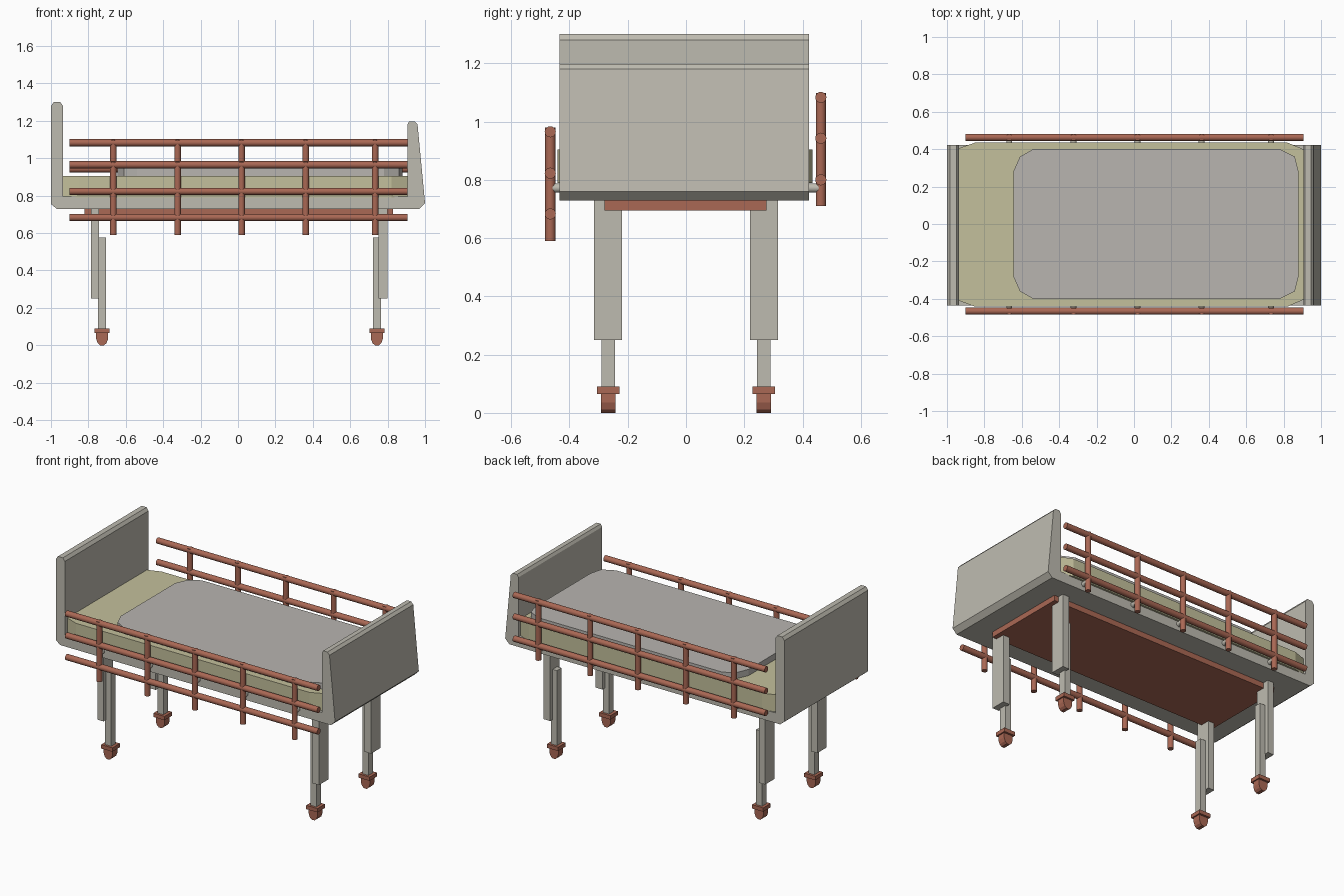
import bpy, bmesh, math
from mathutils import Vector

if "Cube" in bpy.data.objects:
    bpy.data.objects.remove(bpy.data.objects["Cube"])


def mat(name, rgb):
    m = bpy.data.materials.new(name)
    m.diffuse_color = (*rgb, 1)
    m.use_nodes = True
    m.node_tree.nodes["Principled BSDF"].inputs["Base Color"].default_value = m.diffuse_color
    return m


GREY = mat("warm grey", (0.515, 0.497, 0.434))
BLANKET = mat("blanket grey", (0.479, 0.462, 0.434))
OLIVE = mat("pale olive", (0.552, 0.527, 0.332))
RED = mat("brick red", (0.402, 0.138, 0.089))


def finish(bm, name, m):
    bmesh.ops.recalc_face_normals(bm, faces=bm.faces)
    me = bpy.data.meshes.new(name)
    bm.to_mesh(me)
    bm.free()
    me.materials.append(m)
    o = bpy.data.objects.new(name, me)
    bpy.context.collection.objects.link(o)
    return o


def prism(name, pts, axis, a, b, m):
    """Extrude an outline along y (points are x,z) or z (points are x,y)."""
    bm = bmesh.new()
    if axis == 'y':
        start, d = [(p, a, q) for p, q in pts], (0, b - a, 0)
    else:
        start, d = [(p, q, a) for p, q in pts], (0, 0, b - a)
    f = bm.faces.new([bm.verts.new(c) for c in start])
    r = bmesh.ops.extrude_face_region(bm, geom=[f])
    bmesh.ops.translate(bm, vec=d, verts=[g for g in r['geom'] if isinstance(g, bmesh.types.BMVert)])
    # the source face stays as the closing cap
    return finish(bm, name, m)


def box(name, x0, x1, y0, y1, z0, z1, m):
    return prism(name, [(x0, y0), (x1, y0), (x1, y1), (x0, y1)], 'z', z0, z1, m)


def rod(name, p, q, r, m):
    p, q = Vector(p), Vector(q)
    d = q - p
    bm = bmesh.new()
    bmesh.ops.create_cone(bm, cap_ends=True, segments=16, radius1=r, radius2=r, depth=d.length)
    o = finish(bm, name, m)
    o.data.transform(d.to_track_quat('Z', 'Y').to_matrix().to_4x4())
    o.location = (p + q) / 2
    for f in o.data.polygons:
        f.use_smooth = len(f.vertices) == 4
    return o


# Frame: headboard, deck and footboard in one profile
prism("bed_frame", [(-1, 0.755), (-1, 1.28), (-0.985, 1.30), (-0.95, 1.30), (-0.936, 1.28),
                    (-0.936, 0.795), (0.905, 0.795), (0.905, 1.18), (0.915, 1.197),
                    (0.945, 1.197), (0.96, 1.18), (1, 0.76), (0.97, 0.73), (-0.97, 0.73)],
      'y', -0.435, 0.422, GREY)

# Mattress with clipped corners
prism("mattress", [(-0.936, -0.41), (-0.85, -0.442), (0.82, -0.442), (0.905, -0.405),
                   (0.905, 0.40), (0.82, 0.435), (-0.85, 0.435), (-0.936, 0.405)],
      'z', 0.79, 0.905, OLIVE)

# Blanket with two-step rounded corners
half = [(-0.645, 0.28), (-0.61, 0.36), (-0.54, 0.40), (0.78, 0.40), (0.86, 0.36), (0.88, 0.28)]
prism("blanket", half + [(x, -y) for x, y in reversed(half)], 'z', 0.90, 0.945, BLANKET)

# Under-plate
box("under_plate", -0.82, 0.83, -0.28, 0.276, 0.695, 0.735, RED)

# Legs with casters
for end, outer, inner in (("head", (-0.787, -0.743), (-0.748, -0.705)),
                          ("foot", (0.752, 0.80), (0.721, 0.764))):
    for side, s in (("front", -1), ("back", 1)):
        y = 0.267 * s
        n = f"{end}_{side}_"
        cx = sum(inner) / 2
        box(n + "upper_leg", *outer, y - 0.048, y + 0.048, 0.25, 0.735, GREY)
        box(n + "lower_leg", *inner, y - 0.023, y + 0.023, 0.085, 0.575, GREY)
        box(n + "caster_plate", cx - 0.04, cx + 0.04, y - 0.038, y + 0.038, 0.065, 0.09, RED)
        w = [(-0.032, 0.066), (-0.032, 0.035), (-0.024, 0.012), (-0.01, 0)]
        prism(n + "wheel", [(cx + x, z) for x, z in w] + [(cx - x, z) for x, z in reversed(w)],
              'y', y - 0.025, y + 0.025, RED)

# Side rails: front one lowered, back one raised
for side, y, bars, lo in (("front", -0.466, (0.965, 0.823, 0.683), 0.59),
                          ("back", 0.463, (1.083, 0.943, 0.80), 0.71)):
    for i, z in enumerate(bars):
        rod(f"{side}_rail_{i}", (-0.9, y, z), (0.905, y, z), 0.019, RED)
    for i, x in enumerate((-0.667, -0.323, 0.019, 0.362, 0.733)):
        rod(f"{side}_post_{i}", (x, y, lo), (x, y, bars[0] + 0.015), 0.0175, RED)
        rod(f"{side}_bracket_{i}", (x, y * 0.88, 0.772), (x, y, 0.772), 0.016, GREY)
